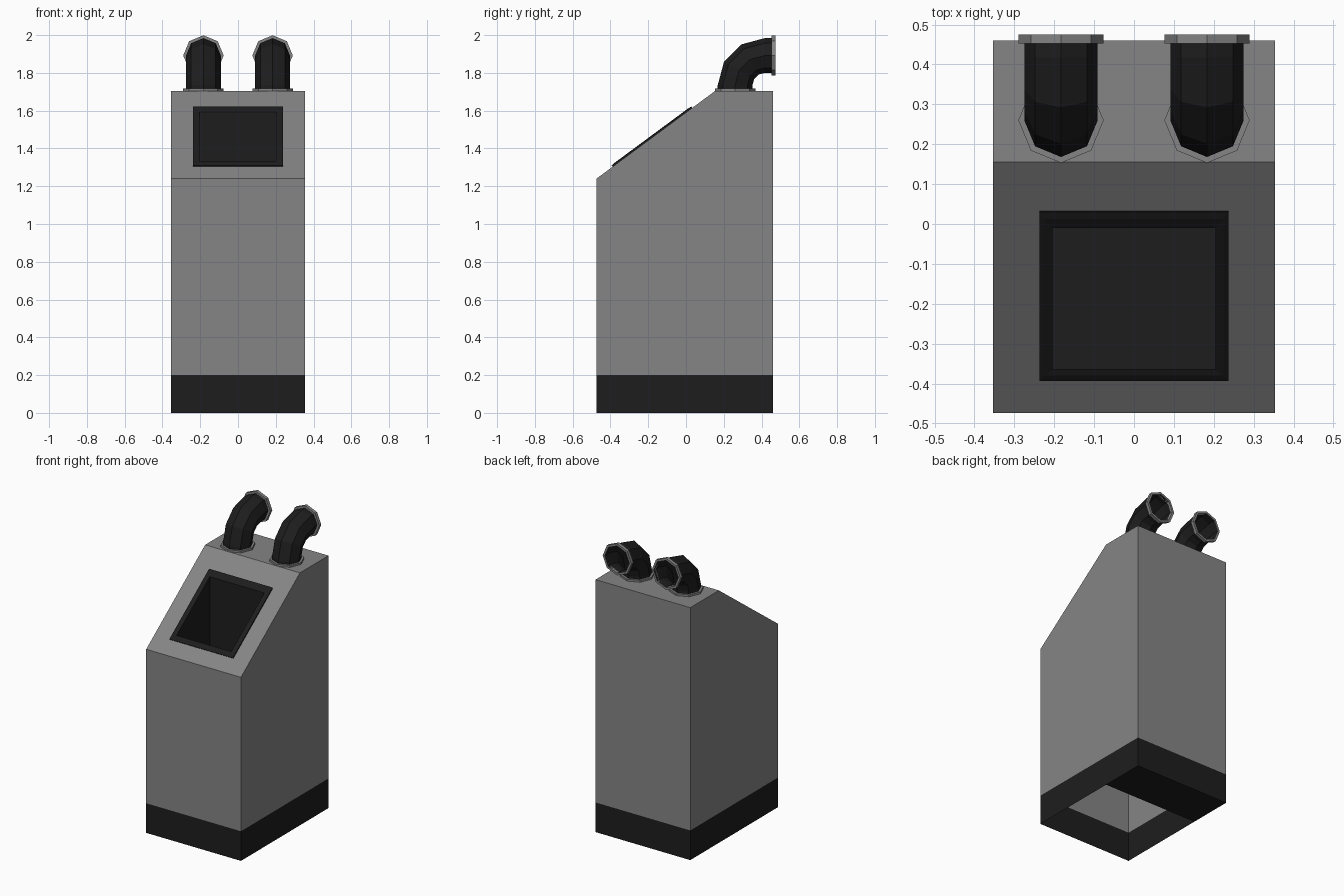
import bpy
import bmesh
from math import sin, cos, pi, radians
from mathutils import Vector

if "Cube" in bpy.data.objects:
    bpy.data.objects.remove(bpy.data.objects["Cube"])

W, YF, YB = 0.354, -0.474, 0.46           # half width, front, back
ZB, ZF, ZT, YS = 0.2, 1.24, 1.705, 0.155  # base top, slope foot, top, slope head
SLOPE = (ZT - ZF) / (YS - YF)


def material(name, v):
    m = bpy.data.materials.new(name)
    m.diffuse_color = (v, v, v, 1)
    m.use_nodes = True
    m.node_tree.nodes["Principled BSDF"].inputs["Base Color"].default_value = m.diffuse_color
    return m


grey = material("grey_metal", 0.235)
dark = material("dark_rubber", 0.0125)


def make(name, verts, faces, mat, recalc=True):
    me = bpy.data.meshes.new(name)
    me.from_pydata([tuple(v) for v in verts], [], faces)
    me.materials.append(mat)
    if recalc:
        bm = bmesh.new()
        bm.from_mesh(me)
        bmesh.ops.recalc_face_normals(bm, faces=bm.faces)
        bm.to_mesh(me)
        bm.free()
    ob = bpy.data.objects.new(name, me)
    bpy.context.collection.objects.link(ob)
    return ob


def bridge(loops, closed=False):
    """Skin a list of equal-length closed loops with quads."""
    n, m = len(loops[0]), len(loops)
    verts = [v for lp in loops for v in lp]
    faces = []
    for k in range(m if closed else m - 1):
        a, b = k * n, ((k + 1) % m) * n
        faces += [(a + i, a + (i + 1) % n, b + (i + 1) % n, b + i) for i in range(n)]
    return verts, faces


def rect(x, y0, y1, zfun):
    return [(sx, y, zfun(y)) for sx, y in ((-x, y0), (x, y0), (x, y1), (-x, y1))]


def on_slope(y):
    return ZF + (y - YF) * SLOPE


# cabinet: side profile across the width, open below, with a hatch in the slope
prof = [(YF, ZB), (YF, ZF), (YS, ZT), (YB, ZT), (YB, ZB)]
hx, hy0, hy1 = 0.204, -0.364, -0.01
verts = [(sx, y, z) for sx in (-W, W) for y, z in prof] + rect(hx, hy0, hy1, on_slope)
faces = [(0, 1, 2, 3, 4), (5, 6, 7, 8, 9), (0, 1, 6, 5), (2, 3, 8, 7), (3, 4, 9, 8)]
outer = [1, 6, 7, 2]
faces += [(outer[i], outer[(i + 1) % 4], 10 + (i + 1) % 4, 10 + i) for i in range(4)]
make("cabinet", verts, faces, grey)

# plinth: dark skirt, partly closed underneath at the back
verts, faces = bridge([rect(W, YF, YB, lambda y: 0), rect(W, YF, YB, lambda y: ZB)])
verts += [(-W, YS, 0), (W, YS, 0)]
faces.append((8, 3, 2, 9))
make("plinth", verts, faces, dark)

# hatch frame and the upright-walled chute inside it
t = 0.01
verts, faces = bridge([
    rect(0.237, -0.388, 0.032, on_slope),
    rect(0.237, -0.394, 0.03, lambda y: on_slope(y) + t),
    rect(0.224, -0.38, 0.012, lambda y: on_slope(y) + t + 0.003),
    rect(hx, hy0, hy1, lambda y: on_slope(y) + t),
    rect(hx, hy0, hy1, lambda y: 1.0)])
faces.append((16, 17, 18, 19))
make("hatch_chute", verts, faces, dark, recalc=False)

# exhaust pipes: octagonal elbows with a collar at each end
PY, CZ, BEND, R, RC = 0.26, 1.735, 0.157, 0.092, 0.107


def ring(cx, cy, cz, r, a):
    """Octagon whose axis is tilted by a from vertical toward the back."""
    u = Vector((0, -cos(a), sin(a)))
    c = Vector((cx, cy, cz))
    return [c + Vector((1, 0, 0)) * r * cos(i * pi / 4) + u * r * sin(i * pi / 4)
            for i in range(8)]


def bend(deg):
    a = radians(deg)
    return PY + BEND * (1 - cos(a)), CZ + BEND * sin(a), a


for side, x in (("left", -0.183), ("right", 0.183)):
    stops = [(PY, ZT, 0)] + [bend(s) for s in (0, 30, 60, 90)] + [(0.473, CZ + BEND, pi / 2)]
    v, f = bridge([ring(x, y, z, R, a) for y, z, a in stops])
    make(side + "_pipe", v, [tuple(reversed(q)) for q in f], dark, recalc=False)
    for part, (y0, z0), (y1, z1), a in (
            ("base_collar", (PY, ZT), (PY, ZT + 0.013), 0),
            ("end_collar", (0.453, CZ + BEND), (0.475, CZ + BEND), pi / 2)):
        v, f = bridge([ring(x, y0, z0, R, a), ring(x, y0, z0, RC, a),
                       ring(x, y1, z1, RC, a), ring(x, y1, z1, R, a)], closed=True)
        make(side + "_" + part, v, f, grey)
